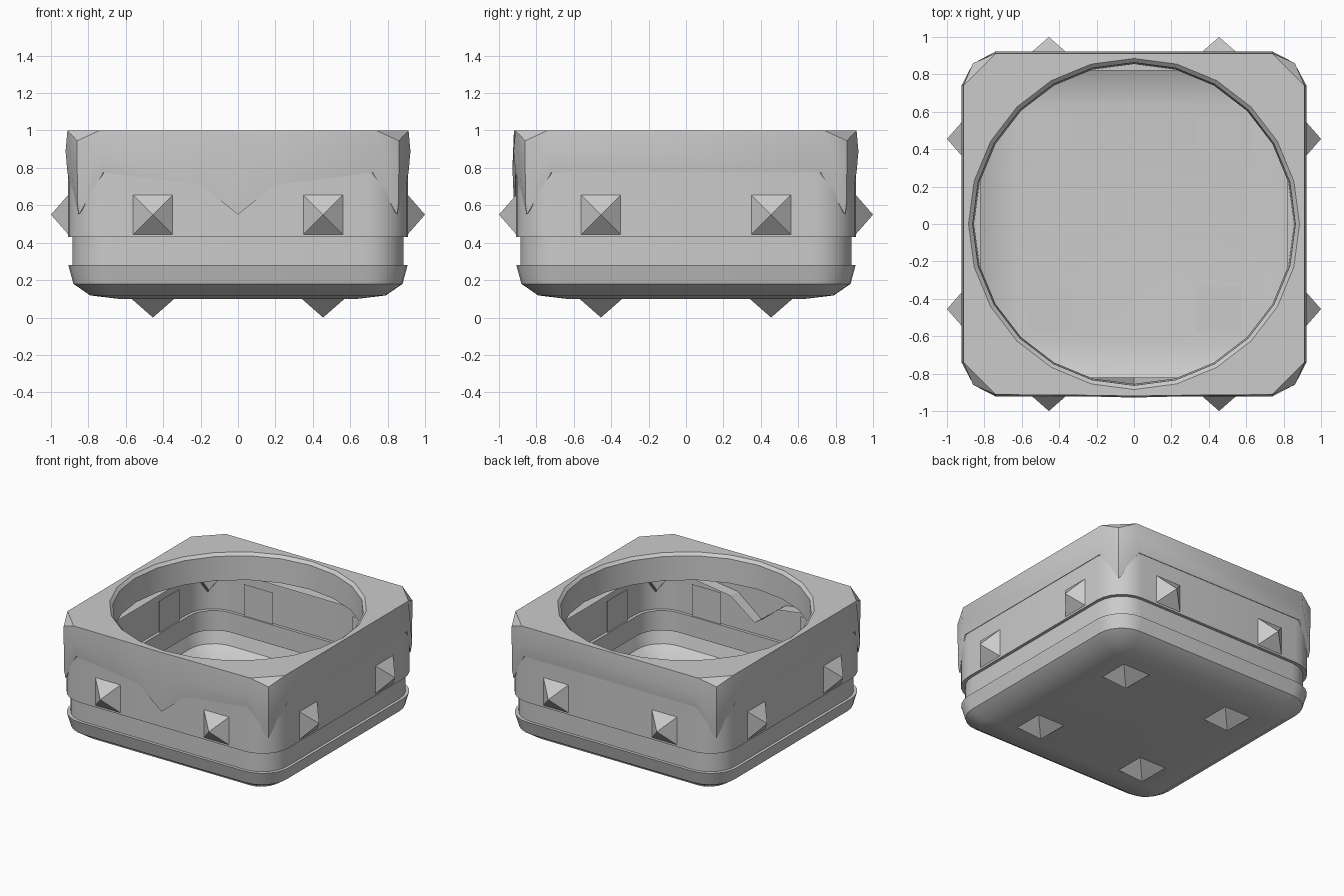
import bpy, bmesh, math
from mathutils import Matrix, Vector

if "Cube" in bpy.data.objects:
    bpy.data.objects.remove(bpy.data.objects["Cube"])


def finish(name, bm, smooth=True):
    bmesh.ops.recalc_face_normals(bm, faces=bm.faces)
    me = bpy.data.meshes.new(name)
    bm.to_mesh(me)
    bm.free()
    ob = bpy.data.objects.new(name, me)
    bpy.context.collection.objects.link(ob)
    if smooth:
        bpy.ops.object.select_all(action='DESELECT')
        ob.select_set(True)
        bpy.context.view_layer.objects.active = ob
        bpy.ops.object.shade_smooth_by_angle(angle=math.radians(30))
    return ob


def rounded_loop(bm, half, rad, z, n=6):
    """Closed loop of vertices: a square with rounded corners."""
    c, out = half - rad, []
    for k in range(4):
        cx, cy = [(c, c), (-c, c), (-c, -c), (c, -c)][k]
        for i in range(n + 1):
            a = math.pi / 2 * (k + i / n)
            out.append(bm.verts.new((cx + rad * math.cos(a), cy + rad * math.sin(a), z)))
    return out


def bridge(bm, a, b):
    n = len(a)
    for i in range(n):
        j = (i + 1) % n
        bm.faces.new((a[i], a[j], b[j], b[i]))


# Body: rounded tray, recessed groove and upper band
bm = bmesh.new()
profile = [(0.64, 0.06, 0.10), (0.79, 0.14, 0.118), (0.88, 0.20, 0.18), (0.907, 0.22, 0.28),
           (0.885, 0.21, 0.28), (0.885, 0.21, 0.43), (0.908, 0.22, 0.43), (0.908, 0.22, 0.80)]
loops = [rounded_loop(bm, *p) for p in profile]
for a, b in zip(loops, loops[1:]):
    bridge(bm, a, b)
bm.faces.new(loops[0])
finish("body", bm)

# Cap: each column runs top edge, ridge, outer lower edge, inner lower edge as (u, out, z)
end = [(0.74, 0.912, 1.0), (0.74, 0.922, 0.89), (0.72, 0.912, 0.775), (0.67, 0.82, 0.775)]
corner = [(0.86, 0.86, 0.945), (0.859, 0.859, 0.62), (0.851, 0.851, 0.55), (0.80, 0.80, 0.60)]
shoulder = [(0.2, 0.916, 1.0), (0.2, 0.923, 0.82), (0.2, 0.914, 0.71), (0.2, 0.82, 0.71)]
centre = [(0, 0.92, 1.0), (0, 0.928, 0.80), (0, 0.918, 0.55), (0, 0.82, 0.56)]


def flip(col):
    return [(-u, d, z) for u, d, z in col]


bm = bmesh.new()
columns, rim = [], []
for k in range(4):
    turn = Matrix.Rotation(k * math.pi / 2, 3, 'Z')
    crest = [flip(shoulder), centre, shoulder] if k == 0 else []
    for col in [flip(end)] + crest + [end, corner]:
        vs = [bm.verts.new(turn @ Vector((u, -d, z))) for u, d, z in col]
        columns.append(vs)
        if col is not corner:
            rim.append(vs[0])
for i, a in enumerate(columns):
    b = columns[(i + 1) % len(columns)]
    for j in range(3):
        bm.faces.new((a[j], b[j], b[j + 1], a[j + 1]))
for i, a in enumerate(columns):
    if a[0] not in rim:
        bm.faces.new((columns[i - 1][0], a[0], columns[(i + 1) % len(columns)][0]))

# Round opening with a bevelled lip and a short inner wall
rings = [[bm.verts.new((r * math.cos(math.tau * i / 24), r * math.sin(math.tau * i / 24), z))
          for i in range(24)] for r, z in [(0.885, 1.0), (0.863, 0.98), (0.855, 0.80)]]
for a, b in zip(rings, rings[1:]):
    bridge(bm, a, b)
edges = [bm.edges.get((l[i - 1], l[i])) for l in (rim, rings[0]) for i in range(len(l))]
bmesh.ops.triangle_fill(bm, edges=edges, use_beauty=True, normal=(0, 0, 1))
finish("cap", bm)


# Pyramid studs on the four sides and feet underneath
def pyramid(name, mat):
    bm = bmesh.new()
    h = 0.12
    base = [bm.verts.new(mat @ Vector(p)) for p in
            [(-h, -h, -0.01), (h, -h, -0.01), (h, h, -0.01), (-h, h, -0.01)]]
    tip = bm.verts.new(mat @ Vector((0, 0, 0.095)))
    bm.faces.new(base)
    for i in range(4):
        bm.faces.new((base[i], base[(i + 1) % 4], tip))
    finish(name, bm, smooth=False)


for k, side in enumerate(["front", "right", "back", "left"]):
    for s in (-1, 1):
        pyramid(f"stud_{side}", Matrix.Rotation(k * math.pi / 2, 4, 'Z')
                @ Matrix.Translation((s * 0.455, -0.905, 0.55))
                @ Matrix.Rotation(math.pi / 2, 4, 'X'))
for x in (-0.455, 0.455):
    for y in (-0.455, 0.455):
        pyramid("foot", Matrix.Translation((x, y, 0.095)) @ Matrix.Rotation(math.pi, 4, 'X'))
